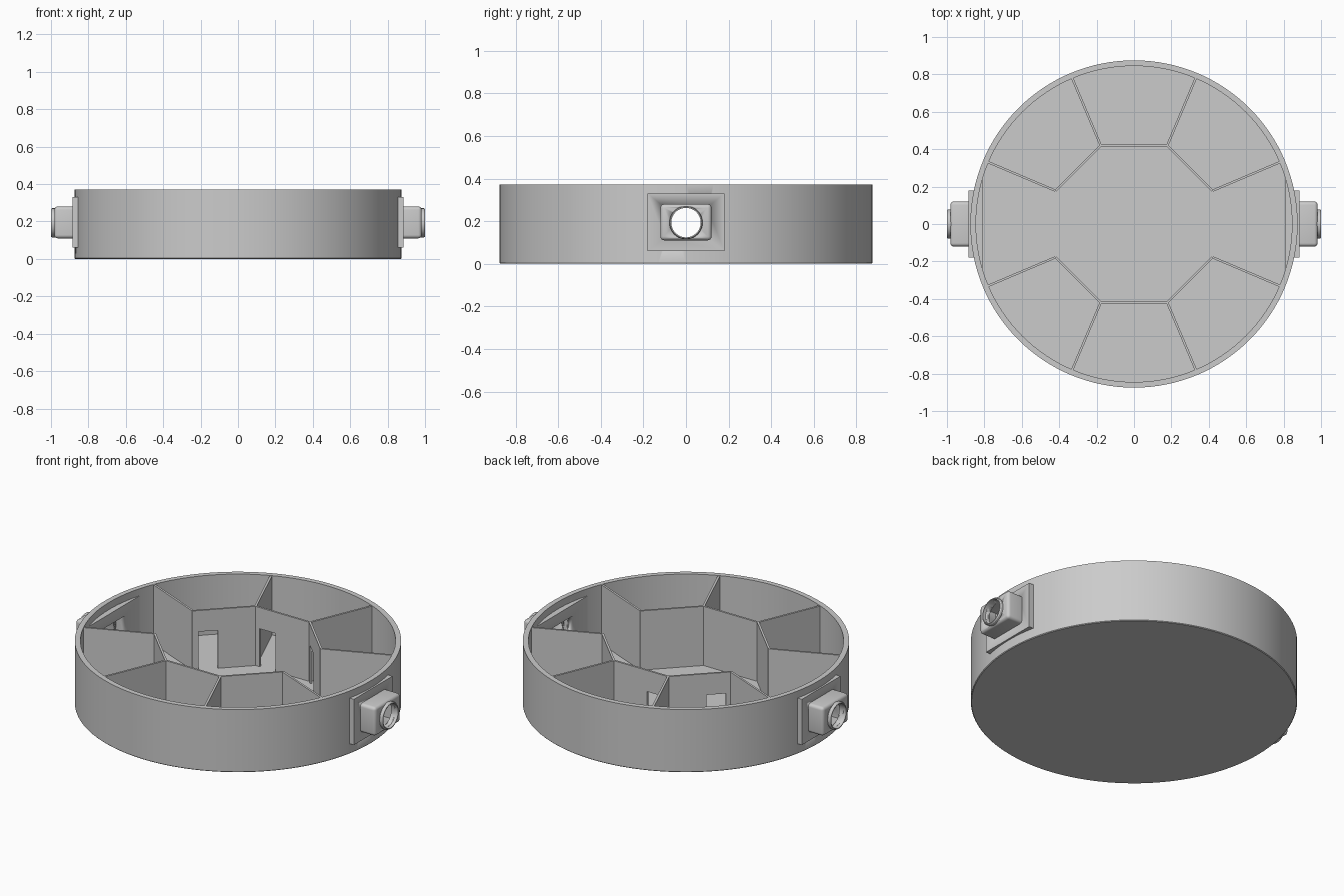
import bpy, bmesh
from math import pi, sin, cos, asin, radians
from mathutils import Matrix, Vector

if "Cube" in bpy.data.objects:
    bpy.data.objects.remove(bpy.data.objects["Cube"])

R, RI, H, FLOOR = 0.875, 0.845, 0.372, 0.02
CZ = 0.193          # height of the side ports
SEG = 128


def finish(name, bm, smooth=True):
    bmesh.ops.recalc_face_normals(bm, faces=bm.faces)
    me = bpy.data.meshes.new(name)
    bm.to_mesh(me)
    bm.free()
    ob = bpy.data.objects.new(name, me)
    bpy.context.collection.objects.link(ob)
    bpy.ops.object.select_all(action='DESELECT')
    ob.select_set(True)
    bpy.context.view_layer.objects.active = ob
    if smooth:
        bpy.ops.object.shade_smooth_by_angle(angle=radians(30))
    return ob


def lathe(name, profile, matrix=Matrix(), seg=SEG, closed=False):
    """Revolve (radius, z) points; end points on the axis become caps."""
    bm = bmesh.new()
    rings = []
    for r, z in profile:
        if r == 0:
            rings.append([bm.verts.new((0, 0, z))] * seg)
        else:
            rings.append([bm.verts.new((r * cos(2 * pi * i / seg), r * sin(2 * pi * i / seg), z))
                          for i in range(seg)])
    pairs = list(zip(rings, rings[1:])) + ([(rings[-1], rings[0])] if closed else [])
    for a, b in pairs:
        for i in range(seg):
            j = (i + 1) % seg
            bm.faces.new(dict.fromkeys((a[i], a[j], b[j], b[i])))
    bm.transform(matrix)
    return finish(name, bm)


def prism(name, points, offset):
    """Extrude a planar 3D outline along an offset."""
    bm = bmesh.new()
    f = bm.faces.new([bm.verts.new(p) for p in points])
    new = bmesh.ops.extrude_face_region(bm, geom=[f], use_keep_orig=True)['geom']
    bmesh.ops.translate(bm, vec=offset, verts=[g for g in new if isinstance(g, bmesh.types.BMVert)])
    return finish(name, bm)


def box(name, x0, x1, hy, z0, z1, bevel=0.0):
    bm = bmesh.new()
    bmesh.ops.create_cube(bm, size=1)
    x0, x1 = sorted((x0, x1))
    bm.transform(Matrix.Translation(((x0 + x1) / 2, 0, (z0 + z1) / 2))
                 @ Matrix.Diagonal((x1 - x0, 2 * hy, z1 - z0, 1)))
    if bevel:
        bmesh.ops.bevel(bm, geom=bm.edges[:], offset=bevel, segments=4, profile=0.5, affect='EDGES')
    return finish(name, bm)


def cut(ob, cutter):
    bpy.context.view_layer.objects.active = ob
    m = ob.modifiers.new("cut", 'BOOLEAN')
    m.operation, m.solver, m.object = 'DIFFERENCE', 'EXACT', cutter
    bpy.ops.object.modifier_apply(modifier=m.name)


def divider(name, p, q, opening=False, t=0.012, top=0.37):
    """Thin upright wall from p to q, optionally with a cable opening near p."""
    p, q = Vector((*p, 0)), Vector((*q, 0))
    d = (q - p).normalized()
    n = Vector((-d.y, d.x, 0)) * t
    length, z0 = (q - p).length, FLOOR - 0.005
    prof = [(0, z0)]
    if opening:
        prof += [(0.03, z0), (0.03, 0.245), (0.135, 0.245), (0.135, z0)]
    prof += [(length, z0), (length, top), (0, top)]
    return prism(name, [p + d * u + Vector((0, 0, z)) - n / 2 for u, z in prof], n)


# Round open tray
tray = lathe("tray", [(0, 0), (R - 0.004, 0), (R, 0.004), (R, H), (RI, H), (RI, FLOOR), (0, FLOOR)])

# Inner dividers: broken octagon with spokes, cable openings on the back half only
octagon = [(-0.42, 0.178), (-0.178, 0.42), (0.178, 0.42), (0.42, 0.178)]
for side, s in (("back", 1), ("front", -1)):
    pts = [(x, y * s) for x, y in octagon]
    for i in range(3):
        divider(f"{side}_divider_{i}", pts[i], pts[i + 1], opening=s > 0)
    for i, p in enumerate(pts):
        v = Vector(p)
        divider(f"{side}_spoke_{i}", p, v.normalized() * (RI + 0.005))

# Side ports, one on each end
for side, s in (("right", 1), ("left", -1)):
    pocket = box("pocket_cutter", s * 0.78, s * 0.955, 0.1, 0.122, 0.264)
    turn = Matrix.Translation((0, 0, CZ)) @ Matrix.Rotation(s * pi / 2, 4, 'Y')
    bore = lathe("bore_cutter", [(0, 0.9), (0.069, 0.9), (0.069, 1.05), (0, 1.05)], turn, 48)

    # Flat pad filling the inside curve of the wall
    ri = RI + 0.01
    a = asin(0.237 / ri)
    arc = [(s * ri * cos(a * k / 8), ri * sin(a * k / 8), 0.01) for k in range(-8, 9)]
    pad = prism(f"{side}_inner_pad", [(s * 0.81, -0.237, 0.01)] + arc + [(s * 0.81, 0.237, 0.01)],
                (0, 0, 0.32))
    plate = box(f"{side}_mount_plate", s * 0.83, s * 0.885, 0.18, 0.06, 0.33)
    boss = box(f"{side}_port_housing", s * 0.84, s * 0.982, 0.12, 0.11, 0.28, 0.018)
    for part in (pad, plate, boss, tray):
        cut(part, pocket)
    cut(boss, bore)
    lathe(f"{side}_port_ring", [(0.069, 0.955), (0.078, 0.955), (0.078, 0.994),
                                (0.074, 1.0), (0.069, 1.0)], turn, 48, closed=True)
    for c in (pocket, bore):
        bpy.data.objects.remove(c, do_unlink=True)
